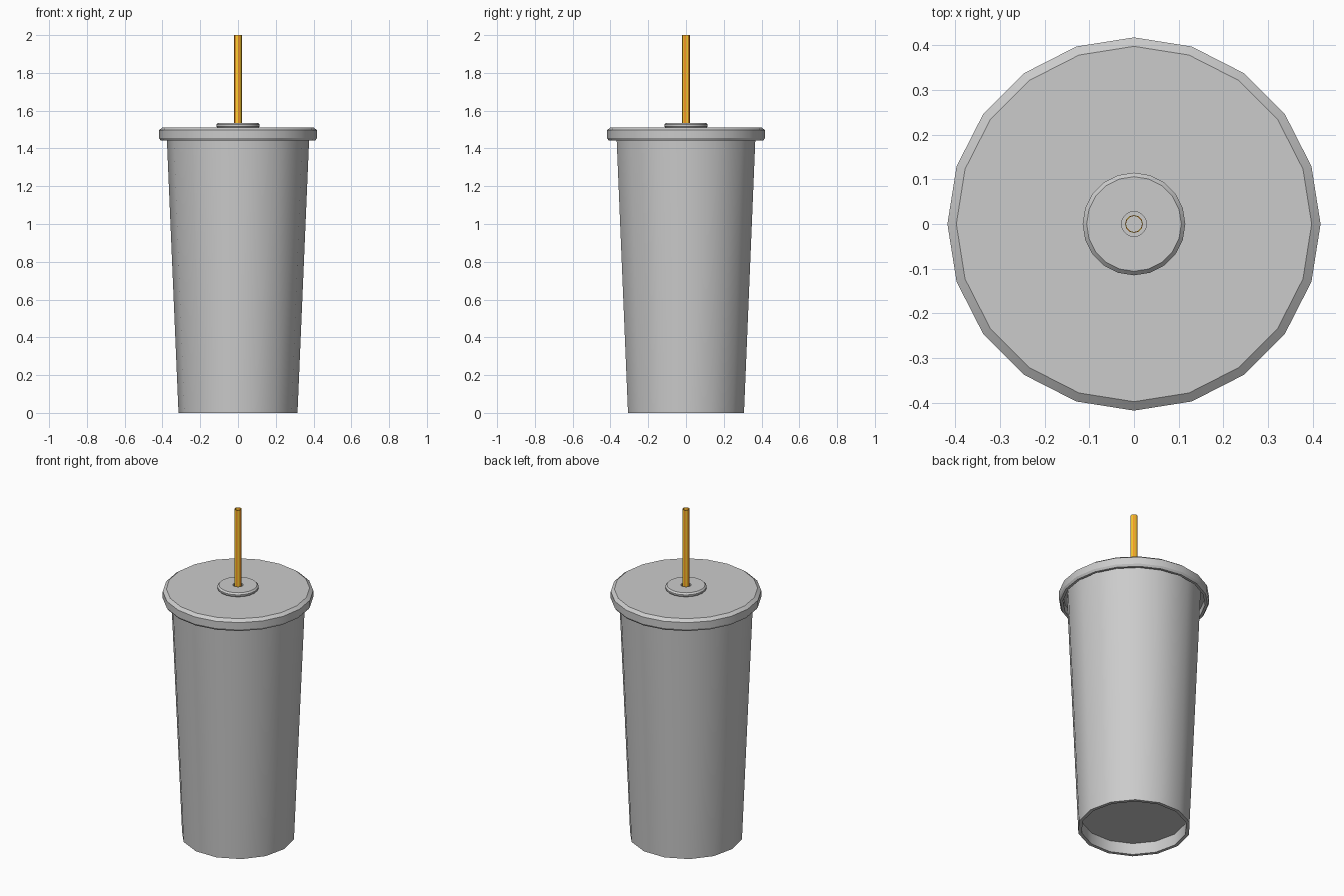
import bpy, bmesh
from math import cos, sin, pi

if "Cube" in bpy.data.objects:
    bpy.data.objects.remove(bpy.data.objects["Cube"])


def lathe(name, profile, sides, closed=False, caps=()):
    """Spin (radius, z) points around z; caps lists profile indices to fill."""
    bm = bmesh.new()
    rings = [[bm.verts.new((r * cos(2 * pi * i / sides), r * sin(2 * pi * i / sides), z))
              for i in range(sides)] for r, z in profile]
    pairs = list(zip(rings, rings[1:]))
    if closed:
        pairs.append((rings[-1], rings[0]))
    for a, b in pairs:
        for i in range(sides):
            j = (i + 1) % sides
            bm.faces.new((a[i], a[j], b[j], b[i]))
    for c in caps:
        bm.faces.new(rings[c])
    bmesh.ops.recalc_face_normals(bm, faces=bm.faces)
    me = bpy.data.meshes.new(name)
    bm.to_mesh(me)
    bm.free()
    ob = bpy.data.objects.new(name, me)
    bpy.context.collection.objects.link(ob)
    bpy.context.view_layer.objects.active = ob
    ob.select_set(True)
    bpy.ops.object.shade_smooth_by_angle(angle=pi / 6)
    ob.select_set(False)
    return ob


def material(name, rgb):
    m = bpy.data.materials.new(name)
    m.diffuse_color = (*rgb, 1)
    m.use_nodes = True
    m.node_tree.nodes["Principled BSDF"].inputs["Base Color"].default_value = m.diffuse_color
    return m


# Tapered cup with a recessed foot and hollow inside
lathe("cup", [(0.295, 0.07), (0.295, 0.0), (0.315, 0.0), (0.378, 1.48),
              (0.363, 1.48), (0.303, 0.085)], 14, caps=(0, 5))

# Lid with bevelled rim, open skirt and a straw hole
lathe("lid", [(0.028, 1.512), (0.398, 1.512), (0.418, 1.497), (0.418, 1.455),
              (0.410, 1.442), (0.395, 1.442), (0.395, 1.485), (0.028, 1.485)],
      20, closed=True)

# Raised collar around the straw hole
lathe("straw_collar", [(0.028, 1.505), (0.106, 1.505), (0.115, 1.517), (0.115, 1.526),
                       (0.106, 1.535), (0.028, 1.535)], 20, closed=True)

# Hollow straw with lengthwise coloured stripes
straw = lathe("straw", [(0.020, 0.1), (0.020, 2.0), (0.018, 2.0), (0.018, 0.1)],
              12, closed=True)
for m in (material("yellow", (1.0, 0.62, 0.03)), material("orange", (0.9, 0.3, 0.02))):
    straw.data.materials.append(m)
for p in straw.data.polygons:
    p.material_index = (p.index % 12) % 2
